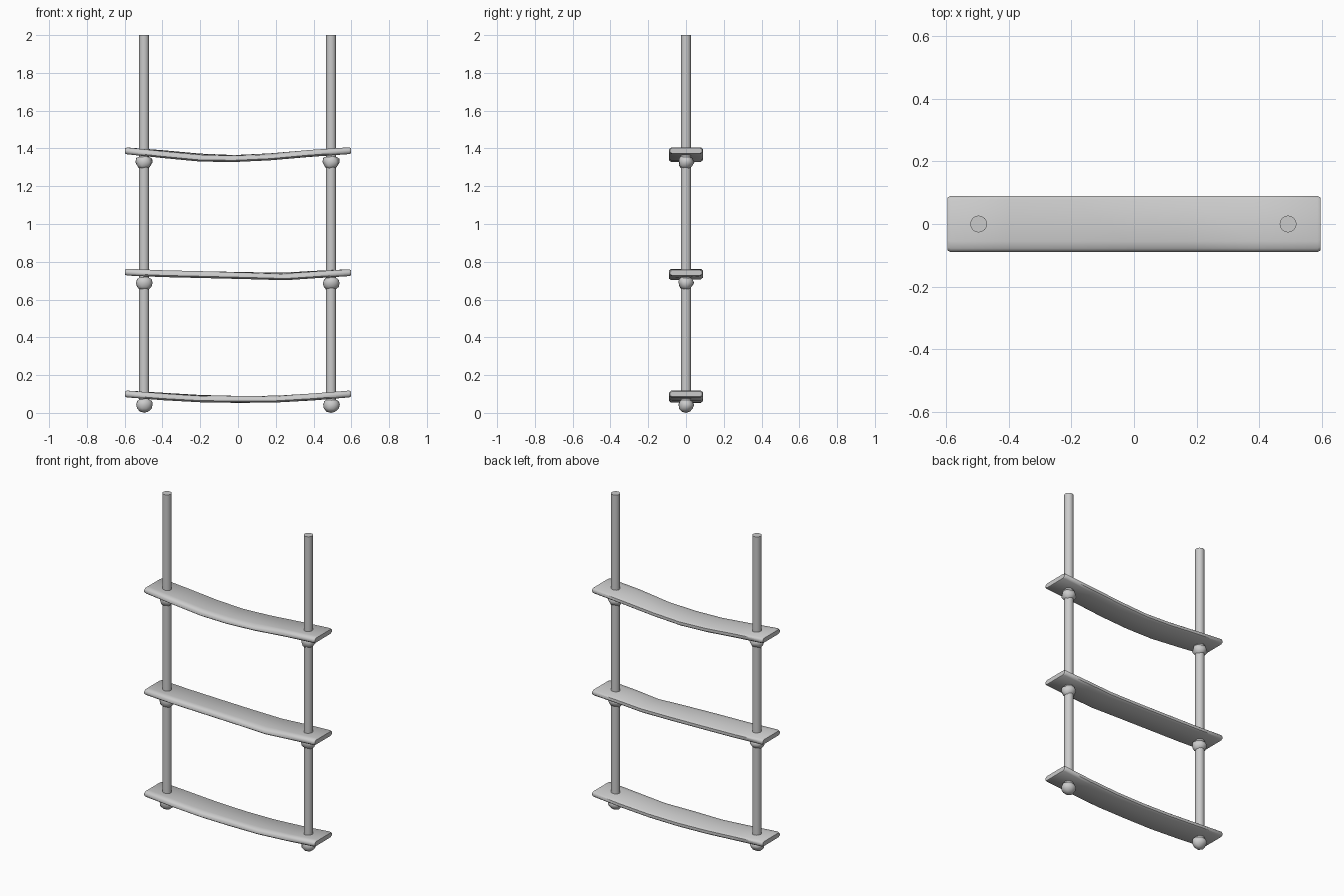
import bpy, bmesh, math, random
from mathutils import Vector

if "Cube" in bpy.data.objects:
    bpy.data.objects.remove(bpy.data.objects["Cube"])

random.seed(4)


def finish(bm, name, angle=40):
    bmesh.ops.recalc_face_normals(bm, faces=bm.faces)
    mesh = bpy.data.meshes.new(name)
    bm.to_mesh(mesh)
    bm.free()
    mesh.shade_smooth()
    mesh.set_sharp_from_angle(angle=math.radians(angle))
    obj = bpy.data.objects.new(name, mesh)
    bpy.context.collection.objects.link(obj)
    return obj


def rope(name, x, z0, z1, r=0.027):
    bm = bmesh.new()
    bmesh.ops.create_cone(bm, cap_ends=True, segments=16, radius1=r, radius2=r, depth=z1 - z0)
    bmesh.ops.translate(bm, verts=bm.verts, vec=(x, 0, (z0 + z1) / 2))
    return finish(bm, name)


def knot(name, x, z):
    # lumpy squashed ball tied under a plank
    bm = bmesh.new()
    bmesh.ops.create_icosphere(bm, subdivisions=2, radius=1)
    lump = Vector([random.uniform(-1, 1) for _ in range(3)])
    for v in bm.verts:
        d = v.co.normalized()
        k = 1 + 0.07 * math.sin(4 * d.dot(lump) + 3 * d.x) + 0.04 * math.sin(5 * d.z + 2 * d.y)
        v.co = Vector((x + d.x * 0.045 * k, d.y * 0.041 * k, z + d.z * 0.039 * k))
    return finish(bm, name, 60)


def plank(name, stations, half_w=0.09, t=0.036):
    # rounded slab swept through (x, front edge z, back edge z, edge wear)
    bm = bmesh.new()
    rings = []
    for i, (x, zf, zb, wear) in enumerate(stations):
        end = i in (0, len(stations) - 1)
        w, h = half_w - (0.005 if end else 0), t / 2 - (0.004 if end else 0)
        section = [(-w + 0.012, -h), (w - 0.012, -h), (w, -h * 0.5), (w, h * 0.5),
                   (w - 0.012, h), (-w + 0.035, h), (-w + 0.012, h - wear), (-w, h * 0.4 - wear),
                   (-w, -h * 0.5)]
        rings.append([bm.verts.new((x, y, z + zf + (zb - zf) * (y / half_w + 1) / 2))
                      for y, z in section])
    n = len(rings[0])
    for a, b in zip(rings, rings[1:]):
        for j in range(n):
            bm.faces.new((a[j], a[(j + 1) % n], b[(j + 1) % n], b[j]))
    bm.faces.new(rings[0])
    bm.faces.new(rings[-1])
    return finish(bm, name, 50)


# sagging steps
plank("bottom_step", [
    (-0.597, 0.100, 0.100, 0), (-0.587, 0.100, 0.100, 0), (-0.40, 0.085, 0.089, 0),
    (-0.20, 0.074, 0.077, 0.003), (0.0, 0.072, 0.071, 0), (0.20, 0.073, 0.073, 0.004),
    (0.40, 0.085, 0.084, 0), (0.587, 0.100, 0.100, 0), (0.597, 0.100, 0.100, 0)])
plank("middle_step", [
    (-0.597, 0.745, 0.745, 0), (-0.587, 0.745, 0.745, 0), (-0.40, 0.737, 0.737, 0),
    (-0.15, 0.731, 0.731, 0), (0.05, 0.726, 0.727, 0.002), (0.25, 0.720, 0.725, 0.005),
    (0.40, 0.730, 0.734, 0), (0.587, 0.742, 0.742, 0), (0.597, 0.742, 0.742, 0)])
plank("top_step", [
    (-0.597, 1.387, 1.387, 0), (-0.587, 1.387, 1.387, 0), (-0.40, 1.367, 1.373, 0),
    (-0.20, 1.348, 1.355, 0), (-0.02, 1.346, 1.347, 0.003), (0.17, 1.355, 1.356, 0.007),
    (0.38, 1.374, 1.373, 0), (0.587, 1.388, 1.388, 0), (0.597, 1.388, 1.388, 0)])

# ropes and the knots beneath each step
for side, x in (("left", -0.497), ("right", 0.493)):
    rope(side + "_rope", x, 0.05, 2.0)
    for level, z in (("bottom", 0.043), ("middle", 0.688), ("top", 1.328)):
        knot(f"{side}_{level}_knot", x, z)
